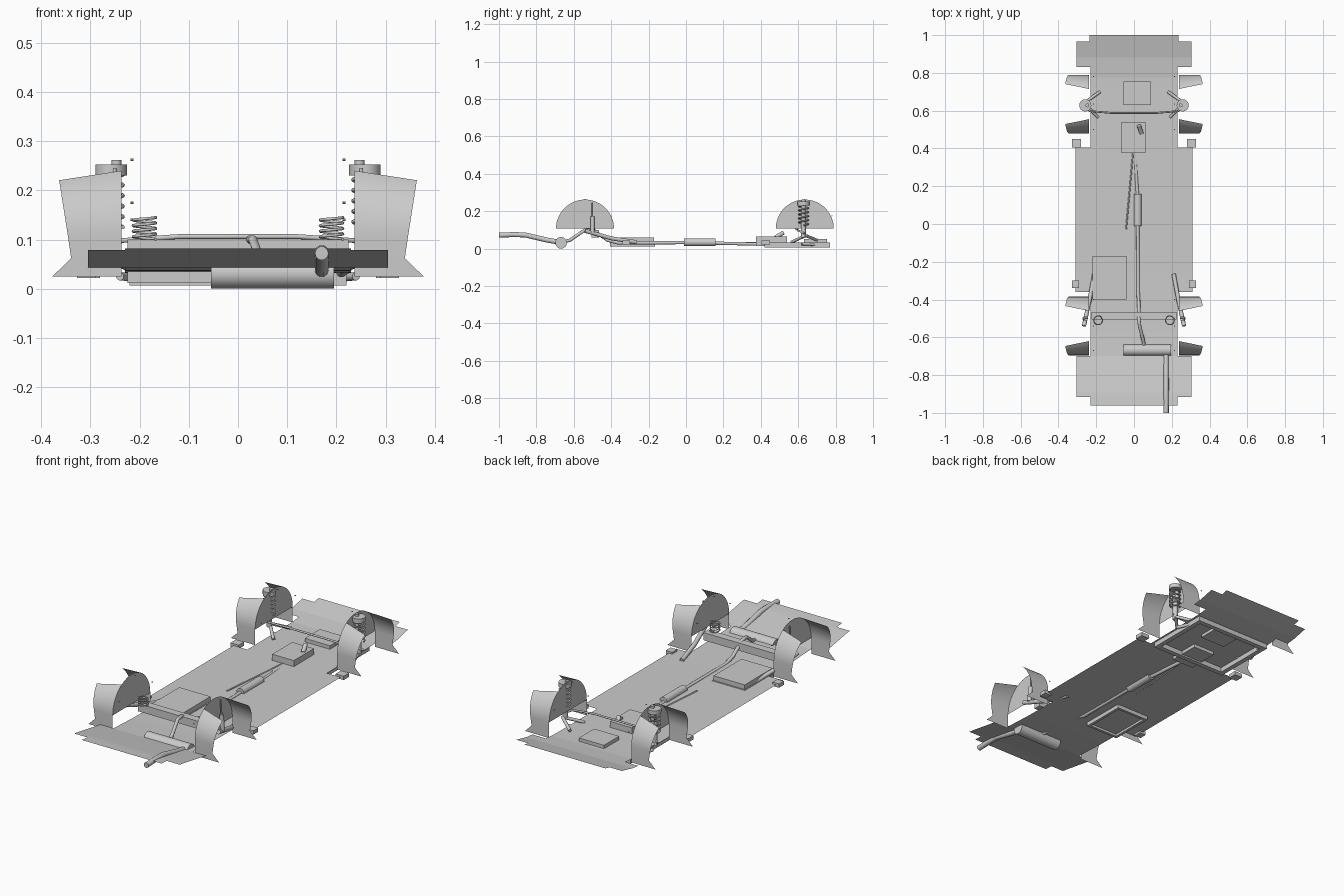
import bpy, bmesh, math
from mathutils import Vector

if "Cube" in bpy.data.objects:
    bpy.data.objects.remove(bpy.data.objects["Cube"])


def mesh_obj(name, verts, faces, smooth=False):
    me = bpy.data.meshes.new(name)
    me.from_pydata(verts, [], faces)
    bm = bmesh.new()
    bm.from_mesh(me)
    bmesh.ops.remove_doubles(bm, verts=bm.verts, dist=1e-5)
    bm.to_mesh(me)
    bm.free()
    ob = bpy.data.objects.new(name, me)
    bpy.context.collection.objects.link(ob)
    if smooth:
        for p in me.polygons:
            p.use_smooth = True
    return ob


def box(name, x0, x1, y0, y1, z0, z1):
    v = [(x, y, z) for x in (x0, x1) for y in (y0, y1) for z in (z0, z1)]
    f = [(0, 1, 3, 2), (4, 6, 7, 5), (0, 4, 5, 1), (2, 3, 7, 6), (0, 2, 6, 4), (1, 5, 7, 3)]
    return mesh_obj(name, v, f)


def rod(name, a, b, r, sides=24):
    a, b = Vector(a), Vector(b)
    bpy.ops.mesh.primitive_cylinder_add(vertices=sides, radius=r, depth=(b - a).length, location=(a + b) / 2)
    ob = bpy.context.object
    ob.name = name
    ob.rotation_euler = (b - a).to_track_quat('Z', 'Y').to_euler()
    bpy.ops.object.shade_smooth_by_angle()
    return ob


def tube(name, pts, r):
    cu = bpy.data.curves.new(name, 'CURVE')
    cu.dimensions = '3D'
    cu.bevel_depth = r
    cu.bevel_resolution = 3
    cu.use_fill_caps = True
    sp = cu.splines.new('POLY')
    sp.points.add(len(pts) - 1)
    for p, c in zip(sp.points, pts):
        p.co = (*c, 1)
    ob = bpy.data.objects.new(name, cu)
    bpy.context.collection.objects.link(ob)
    return ob


def spring(name, x, y, z0, z1, r, turns, wire):
    n = turns * 20
    return tube(name, [(x + r * math.cos(i * math.tau / 20), y + r * math.sin(i * math.tau / 20),
                        z0 + (z1 - z0) * i / n) for i in range(n + 1)], wire)


def frame(name, x0, x1, y0, y1, z0, z1, t):
    box(name + "_left", x0, x0 + t, y0, y1, z0, z1)
    box(name + "_right", x1 - t, x1, y0, y1, z0, z1)
    box(name + "_front", x0 + t, x1 - t, y0, y0 + t, z0, z1)
    box(name + "_back", x0 + t, x1 - t, y1 - t, y1, z0, z1)


# Floor pan: stepped outline following a lengthwise height profile
PROFILE = [(-.96, .082), (-.9, .077), (-.8, .06), (-.7, .043), (-.55, .036), (-.3, .032),
           (.4, .032), (.77, .034), (.88, .046), (1.0, .073)]


def floor_z(y):
    for (a, za), (b, zb) in zip(PROFILE, PROFILE[1:]):
        if y <= b:
            return za + (zb - za) * (y - a) / (b - a)
    return PROFILE[-1][1]


OUTLINE = [(-.96, -.915, .23), (-.915, -.70, .305), (-.70, -.36, .23), (-.36, .405, .31),
           (.405, .83, .23), (.83, .965, .305), (.965, 1.0, .235)]
verts, faces = [], []
for y0, y1, w in OUTLINE:
    for i in range(8):
        a, b = y0 + (y1 - y0) * i / 8, y0 + (y1 - y0) * (i + 1) / 8
        k = len(verts)
        verts += [(-w, a, floor_z(a)), (w, a, floor_z(a)), (w, b, floor_z(b)), (-w, b, floor_z(b))]
        faces.append((k, k + 1, k + 2, k + 3))
mesh_obj("floor_pan", verts, faces)

# Wheel arches: half-disc inner wall and two flared liners on each side
R, ZC, XI = .155, .107, .237
for s in (-1, 1):
    for cy, end in ((-.54, "front"), (.635, "back")):
        n = 32
        disc = [(s * XI, cy + R * math.cos(math.pi * i / n), ZC + R * math.sin(math.pi * i / n)) for i in range(n + 1)]
        mesh_obj("arch_wall_" + end, disc, [tuple(range(n + 1))])
        for d in (-1, 1):
            rows = [(R, .025, XI, .377), (R, .062, XI, .339)]
            for i in range(13):
                ti, to = math.radians(59 * i / 12), math.radians(47 * i / 12)
                zo = ZC + R * math.sin(to)
                rows.append((ti, to, XI, .339 + (zo - .065) * .157))
            verts = []
            for i, (a, b, xi, xo) in enumerate(rows):
                if i < 2:
                    verts += [(s * xi, cy + d * R, b), (s * xo, cy + d * R, b)]
                else:
                    verts += [(s * xi, cy + d * R * math.cos(a), ZC + R * math.sin(a)),
                              (s * xo, cy + d * R * math.cos(b), ZC + R * math.sin(b))]
            faces = [(2 * i, 2 * i + 1, 2 * i + 3, 2 * i + 2) for i in range(len(rows) - 1)]
            mesh_obj("arch_liner_" + end, verts, faces, True)

# Parts mirrored left and right
for s in (-1, 1):
    # Spring strut with mount and top rod
    rod("strut_mount", (s * .258, .628, .23), (s * .258, .628, .252), .032)
    rod("strut_rod", (s * .247, .628, .16), (s * .247, .628, .262), .01)
    rod("strut_body", (s * .258, .628, .06), (s * .258, .628, .17), .013)
    spring("strut_spring", s * .26, .628, .125, .232, .026, 5, .004)
    # Control arms
    apex = (s * .265, .64, .07)
    rod("control_arm_rear", apex, (s * .18, .70, .045), .008)
    rod("control_arm_fore", apex, (s * .19, .565, .035), .008)
    rod("lower_arm", (s * .24, .62, .025), (s * .19, .75, .02), .008)
    # Trailing arm, coil spring and damper of the beam axle
    tube("trailing_arm", [(s * .21, -.265, .034), (s * .235, -.4, .055), (s * .265, -.54, .095)], .011)
    spring("axle_spring", s * .19, -.51, .1, .145, .023, 4, .003)
    rod("damper_body", (s * .262, -.5, .085), (s * .255, -.5, .17), .011)
    rod("damper_rod", (s * .255, -.5, .17), (s * .25, -.5, .245), .004)
    # Jacking tabs
    box("tab_back", min(s * .28, s * .327), max(s * .28, s * .327), .405, .45, .022, .042)
    box("tab_front", min(s * .29, s * .327), max(s * .29, s * .327), -.34, -.3, .022, .042)
    # Small bolts
    for y, z in ((.78, .175), (.5, .14), (.635, .262), (-.4, .175), (-.67, .175), (-.54, .262)):
        rod("bolt", (s * .212, y, z), (s * .218, y, z), .0025, 8)

# Beam axle and anti-roll bar
box("axle_beam", -.225, .225, -.505, -.465, .06, .1)
half = [(.28, .635, .08), (.235, .598, .098), (.12, .588, .106)]
tube("anti_roll_bar", half + [(-x, y, z) for x, y, z in reversed(half)], .005)

# Subframe and tank frame under the floor
frame("subframe", -.22, .22, .42, .77, .007, .032, .025)
frame("tank_frame", -.225, -.035, -.405, -.165, .012, .034, .014)

# Boxes on the floor
box("fuel_tank", -.22, -.04, -.4, -.17, .024, .058)
box("gearbox", -.065, .06, .375, .54, .015, .064)
box("sump_plate", -.055, .09, .63, .755, .018, .052)
rod("gearbox_stub", (.04, .48, .06), (.026, .52, .085), .011)

# Exhaust line with two silencers
tube("exhaust_pipe", [(.005, .38, .024), (.018, .16, .029), (.02, -.02, .032), (.022, -.36, .03), (.025, -.42, .045),
                      (.025, -.5, .1), (.03, -.54, .1), (.05, -.62, .045), (.055, -.66, .035)], .009)
rod("middle_silencer", (.02, -.01, .034), (.02, .158, .034), .021)
rod("rear_silencer", (-.055, -.668, .031), (.195, -.668, .031), .031)
tube("tail_pipe", [(.17, -.68, .035), (.17, -.74, .045), (.17, -.86, .073), (.17, -.92, .075), (.17, -1, .072)], .014)
rod("brake_cable", (-.005, .38, .031), (-.042, -.03, .033), .004, 12)
